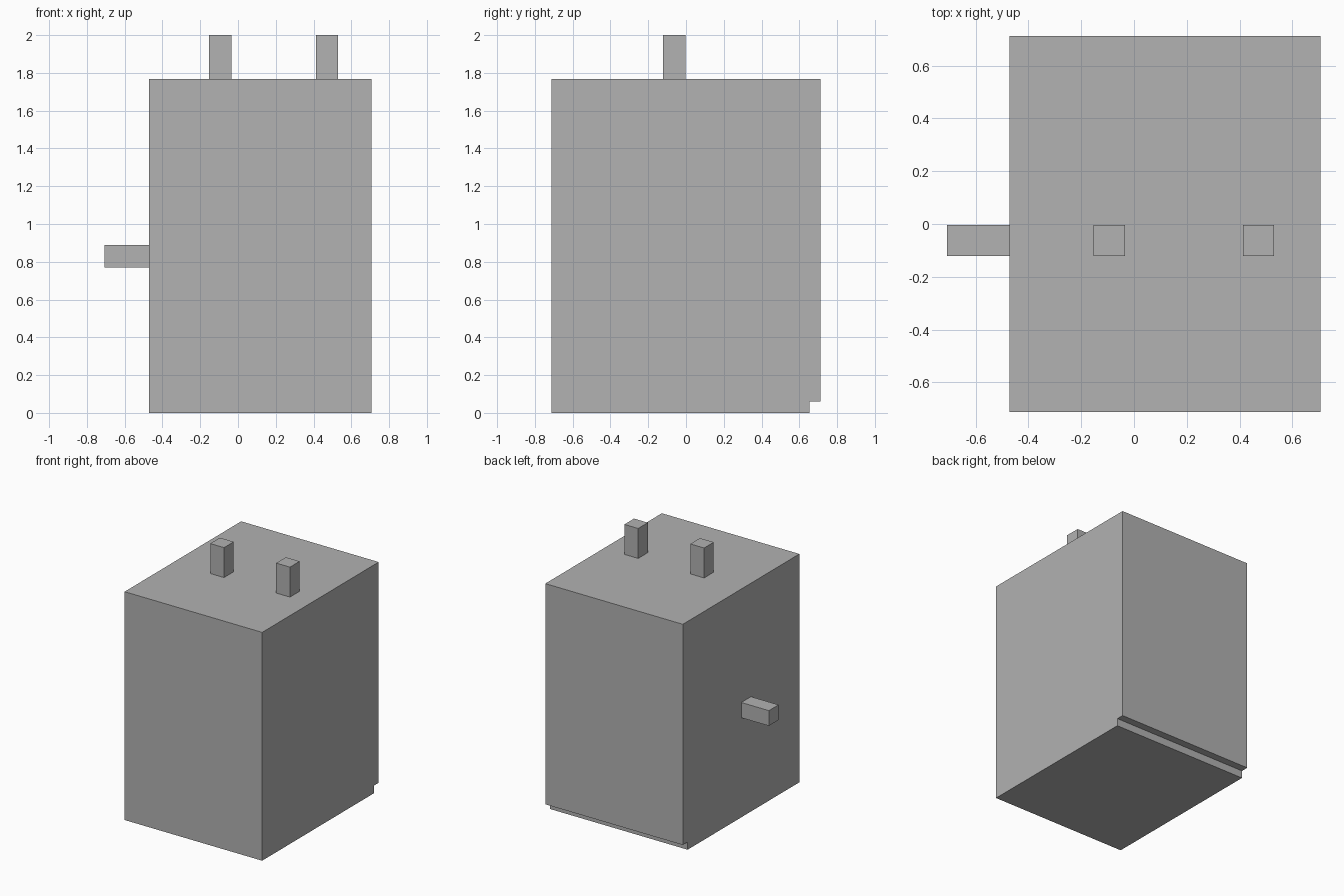
import bpy
import bmesh

cube = bpy.data.objects.get("Cube")
if cube:
    bpy.data.objects.remove(cube, do_unlink=True)

grey = bpy.data.materials.new("plain grey")
grey.use_nodes = True
colour = (0.445, 0.445, 0.445, 1)
grey.diffuse_color = colour
grey.node_tree.nodes["Principled BSDF"].inputs["Base Color"].default_value = colour


def extrude_profile(name, profile, x_min, x_max):
    """Extrude a closed (y, z) profile along x into a solid."""
    bm = bmesh.new()
    face = bm.faces.new([bm.verts.new((x_min, y, z)) for y, z in profile])
    result = bmesh.ops.extrude_face_region(bm, geom=[face])
    moved = [v for v in result["geom"] if isinstance(v, bmesh.types.BMVert)]
    bmesh.ops.translate(bm, verts=moved, vec=(x_max - x_min, 0, 0))
    bmesh.ops.recalc_face_normals(bm, faces=bm.faces)
    mesh = bpy.data.meshes.new(name)
    bm.to_mesh(mesh)
    bm.free()
    mesh.materials.append(grey)
    obj = bpy.data.objects.new(name, mesh)
    bpy.context.collection.objects.link(obj)
    return obj


def box(name, x, y, z):
    """Box from (min, max) pairs."""
    profile = [(y[0], z[0]), (y[1], z[0]), (y[1], z[1]), (y[0], z[1])]
    return extrude_profile(name, profile, *x)


left, right, half_depth, height = -0.472, 0.706, 0.713, 1.768
notch = 0.059
peg_y = (-0.121, -0.003)

# Main block with a step cut along the lower back edge
extrude_profile("body", [
    (-half_depth, 0), (half_depth - notch, 0),
    (half_depth - notch, notch), (half_depth, notch),
    (half_depth, height), (-half_depth, height),
], left, right)

# Two upright pegs on top
for name, x in (("top_peg_right", -0.153), ("top_peg_left", 0.412)):
    box(name, (x, x + 0.118), peg_y, (height, 2))

# Peg sticking out of the side
box("side_peg", (-0.708, left), peg_y, (0.771, 0.889))
